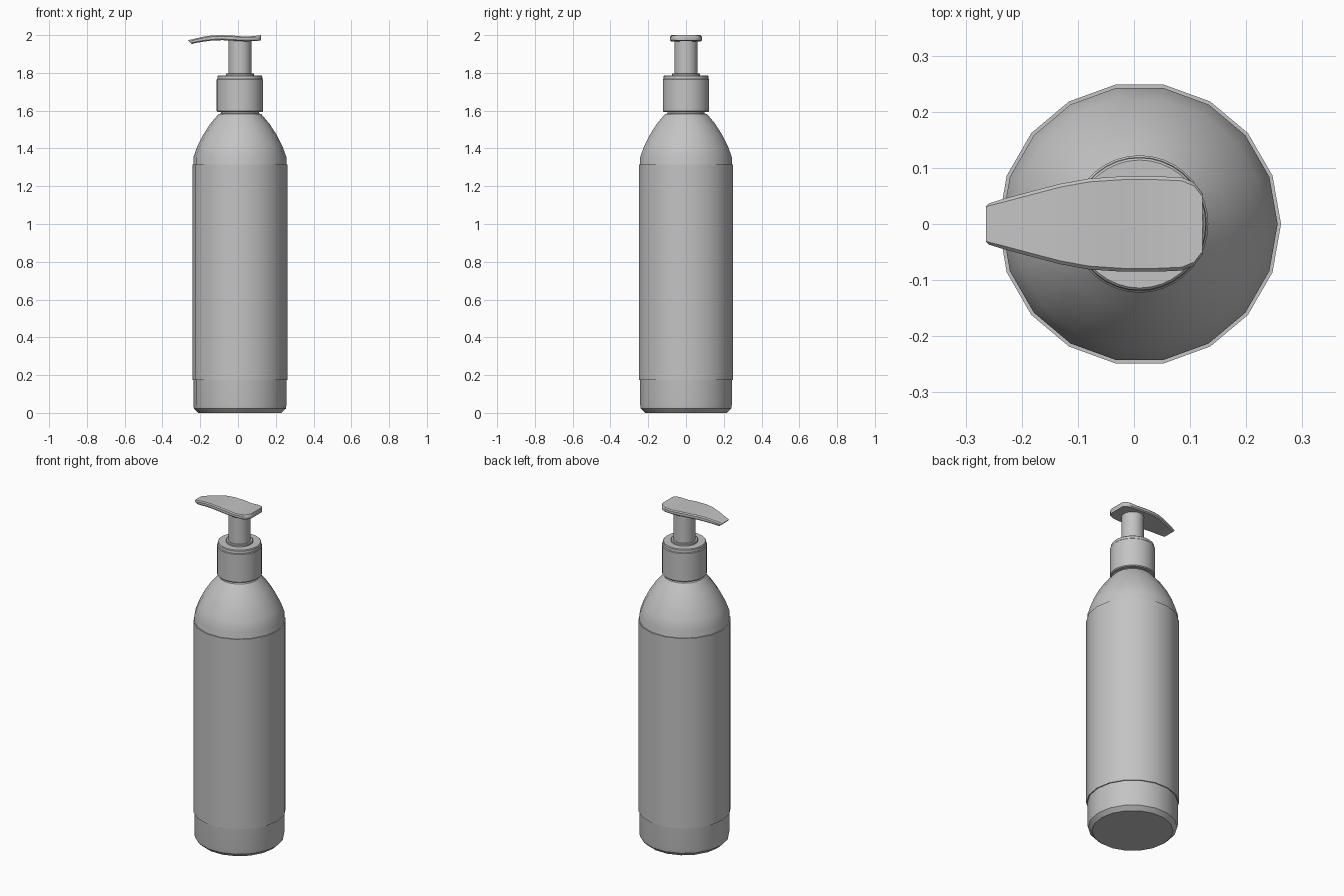
import bpy, bmesh, math

cube = bpy.data.objects.get("Cube")
if cube:
    bpy.data.objects.remove(cube, do_unlink=True)

AXIS_X = 0.01

grey = bpy.data.materials.new("plain grey")
grey.use_nodes = True
grey.diffuse_color = (0.55, 0.55, 0.55, 1)
shader = next(n for n in grey.node_tree.nodes if n.type == 'BSDF_PRINCIPLED')
shader.inputs["Base Color"].default_value = grey.diffuse_color


def finish(name, bm, angle=32):
    bmesh.ops.recalc_face_normals(bm, faces=bm.faces)
    mesh = bpy.data.meshes.new(name)
    bm.to_mesh(mesh)
    bm.free()
    mesh.materials.append(grey)
    obj = bpy.data.objects.new(name, mesh)
    bpy.context.collection.objects.link(obj)
    bpy.ops.object.select_all(action='DESELECT')
    obj.select_set(True)
    bpy.context.view_layer.objects.active = obj
    bpy.ops.object.shade_smooth_by_angle(angle=math.radians(angle))
    return obj


def loft(name, rings, angle=32):
    """Skin a list of closed rings and cap both ends."""
    bm = bmesh.new()
    loops = [[bm.verts.new(p) for p in ring] for ring in rings]
    n = len(loops[0])
    for a, b in zip(loops, loops[1:]):
        for i in range(n):
            j = (i + 1) % n
            bm.faces.new((a[i], a[j], b[j], b[i]))
    bm.faces.new(loops[0][::-1])
    bm.faces.new(loops[-1])
    return finish(name, bm, angle)


def turned(name, profile, sides):
    """Revolve (radius, height) pairs round the bottle axis."""
    turn = [2 * math.pi * i / sides for i in range(sides)]
    return loft(name, [[(AXIS_X + r * math.cos(t), r * math.sin(t), z) for t in turn]
                       for r, z in profile])


# Bottle body with chamfered foot, shoulder and neck
turned("bottle", [(0.22, 0), (0.243, 0.022), (0.246, 0.04), (0.246, 1.355),
                  (0.226, 1.41), (0.196, 1.47), (0.157, 1.53), (0.113, 1.582),
                  (0.1, 1.585), (0.1, 1.61)], 18)

# Label sleeve round the body
turned("label_sleeve", [(0.252, 0.175), (0.252, 1.315)], 18)

# Pump collar with a stepped rim
turned("pump_collar", [(0.118, 1.593), (0.1225, 1.598), (0.1225, 1.764),
                       (0.119, 1.768), (0.118, 1.783), (0.114, 1.787)], 36)

# Stem and the flange at its base
turned("stem_flange", [(0.074, 1.78), (0.074, 1.795), (0.07, 1.798)], 24)
turned("pump_stem", [(0.061, 1.78), (0.061, 1.982)], 24)

# Pump head: a wavy plate, stations of (x, half width, bottom, top)
stations = [(-0.264, 0.037, 1.953, 1.973), (-0.225, 0.047, 1.958, 1.982),
            (-0.18, 0.059, 1.966, 1.992), (-0.13, 0.072, 1.972, 1.999),
            (-0.08, 0.081, 1.973, 2.0), (-0.02, 0.085, 1.97, 1.997),
            (0.04, 0.085, 1.967, 1.992), (0.085, 0.083, 1.968, 1.995),
            (0.107, 0.074, 1.97, 1.998), (0.122, 0.055, 1.972, 2.0)]
rings = []
for x, w, low, high in stations:
    c = 0.006
    half = [(w - c, low), (w, low + c), (w, high - c), (w - c, high)]
    lean = 0.02 if x < -0.25 else 0
    section = half + [(-y, z) for y, z in reversed(half)]
    rings.append([(x + lean * (high - z) / (high - low), y, z) for y, z in section])
loft("pump_head", rings, 40)
